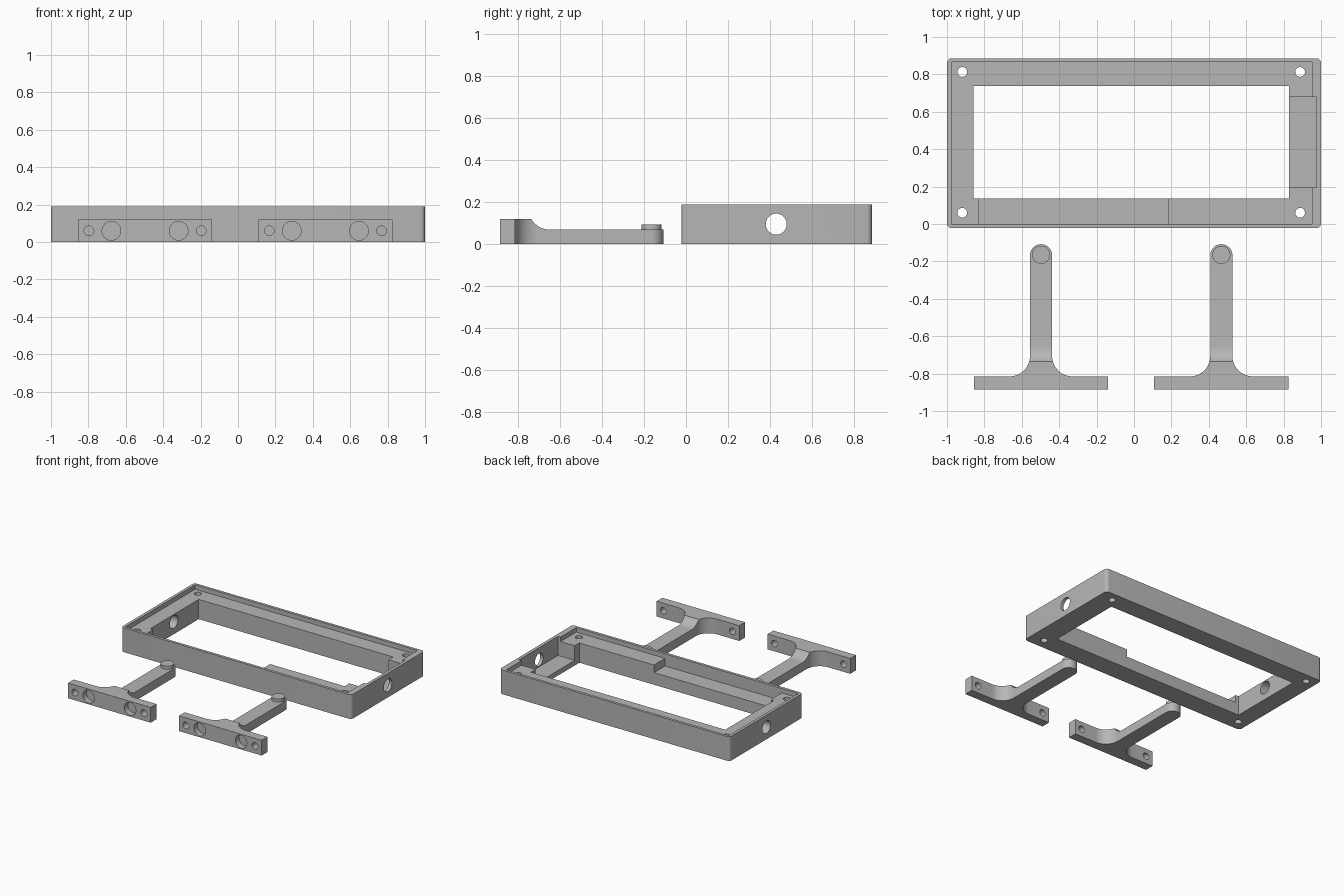
import bpy, bmesh
from math import pi, sin, cos
from mathutils import Matrix, Vector

cube = bpy.data.objects.get("Cube")
if cube:
    bpy.data.objects.remove(cube, do_unlink=True)

grey = bpy.data.materials.new("plain_grey")
grey.use_nodes = True
grey.diffuse_color = (0.47, 0.47, 0.47, 1)
grey.node_tree.nodes["Principled BSDF"].inputs["Base Color"].default_value = (0.47, 0.47, 0.47, 1)

# (first, second, extrusion) coordinates to (x, y, z)
AXES = {"z": lambda a, b, c: (a, b, c),
        "x": lambda a, b, c: (c, a, b),
        "y": lambda a, b, c: (a, c, b)}


def prism(name, outline, lo, hi, axis="z"):
    """Extrude a closed 2D outline along one axis."""
    bm = bmesh.new()
    base = bm.faces.new([bm.verts.new(AXES[axis](a, b, lo)) for a, b in outline])
    out = bmesh.ops.extrude_face_region(bm, geom=[base])
    shift = Vector(AXES[axis](0, 0, hi - lo))
    bmesh.ops.translate(bm, vec=shift,
                        verts=[v for v in out["geom"] if isinstance(v, bmesh.types.BMVert)])
    bmesh.ops.recalc_face_normals(bm, faces=bm.faces)
    mesh = bpy.data.meshes.new(name)
    bm.to_mesh(mesh)
    bm.free()
    mesh.materials.append(grey)
    ob = bpy.data.objects.new(name, mesh)
    bpy.context.collection.objects.link(ob)
    return ob


def arc(cx, cy, r, start, end, n=12):
    return [(cx + r * cos(start + (end - start) * i / n),
             cy + r * sin(start + (end - start) * i / n)) for i in range(n + 1)]


def rect(x0, x1, y0, y1):
    return [(x0, y0), (x1, y0), (x1, y1), (x0, y1)]


def circle(cx, cy, r, n=40):
    return arc(cx, cy, r, 0, 2 * pi, n)[:-1]


def activate(ob):
    bpy.ops.object.select_all(action="DESELECT")
    ob.select_set(True)
    bpy.context.view_layer.objects.active = ob


def combine(ob, tool, operation="DIFFERENCE"):
    """Apply a boolean and discard the tool."""
    mod = ob.modifiers.new("cut", "BOOLEAN")
    mod.object, mod.operation, mod.solver = tool, operation, "EXACT"
    activate(ob)
    bpy.ops.object.modifier_apply(modifier=mod.name)
    bpy.data.objects.remove(tool, do_unlink=True)


def finish(ob):
    activate(ob)
    bpy.ops.object.shade_smooth_by_angle(angle=pi / 6)


# Frame body with rounded vertical corners
R = 0.025
X, Y0, Y1 = 1.0, -0.022, 0.886
body = (arc(X - R, Y0 + R, R, -pi / 2, 0, 6) + arc(X - R, Y1 - R, R, 0, pi / 2, 6)
        + arc(R - X, Y1 - R, R, pi / 2, pi, 6) + arc(R - X, Y0 + R, R, pi, 1.5 * pi, 6))
frame = prism("frame", body, 0, 0.19)

# Rim recess, window, lowered front ledge and side pocket
combine(frame, prism("rim_recess", rect(-0.977, 0.953, 0.0, 0.865), 0.155, 0.3))
combine(frame, prism("window", rect(-0.858, 0.83, 0.137, 0.738), -0.1, 0.3))
combine(frame, prism("front_step", rect(-0.832, 0.182, 0.0, 0.2), 0.095, 0.3))
combine(frame, prism("side_pocket", rect(0.8, 0.975, 0.195, 0.68), 0.04, 0.3))

# Corner screw holes and the cable hole through both ends
for x in (-0.918, 0.888):
    for y in (0.06, 0.813):
        combine(frame, prism("screw_hole", circle(x, y, 0.026), -0.1, 0.3))
combine(frame, prism("cable_hole", circle(0.43, 0.096, 0.05), -1.2, 1.2, "x"))
finish(frame)


def bracket(name, x):
    # Plan: flange, filleted neck and round-ended arm
    hw, half, f = 0.059, 0.359, 0.11
    back, front, tip = -0.815, -0.886, -0.108
    plan = [(-half, front), (half, front), (half, back)]
    plan += arc(hw + f, back + f, f, 1.5 * pi, pi, 16)
    plan += arc(0, tip - hw, hw, 0, pi, 24)
    plan += arc(-hw - f, back + f, f, 0, -pi / 2, 16)
    plan += [(-half, back)]
    ob = prism(name, plan, 0, 0.12)

    # Lower the arm with a curved run-out
    saddle = arc(-0.65, 0.17, 0.1, pi, 1.5 * pi, 16) + [(0, 0.07), (0, 0.17)]
    combine(ob, prism("saddle", saddle, -0.2, 0.2, "x"))

    # Blind magnet sockets and through screw holes in the flange
    for side in (-1, 1):
        combine(ob, prism("socket", circle(side * 0.18, 0.06, 0.05), -1, -0.84, "y"))
        combine(ob, prism("hole", circle(side * 0.3, 0.06, 0.026), -1, -0.7, "y"))

    # Locating peg
    combine(ob, prism("peg", circle(0, -0.165, 0.048), 0.05, 0.095), "UNION")
    ob.location.x = x
    finish(ob)


bracket("right_bracket", -0.497)
bracket("left_bracket", 0.467)
